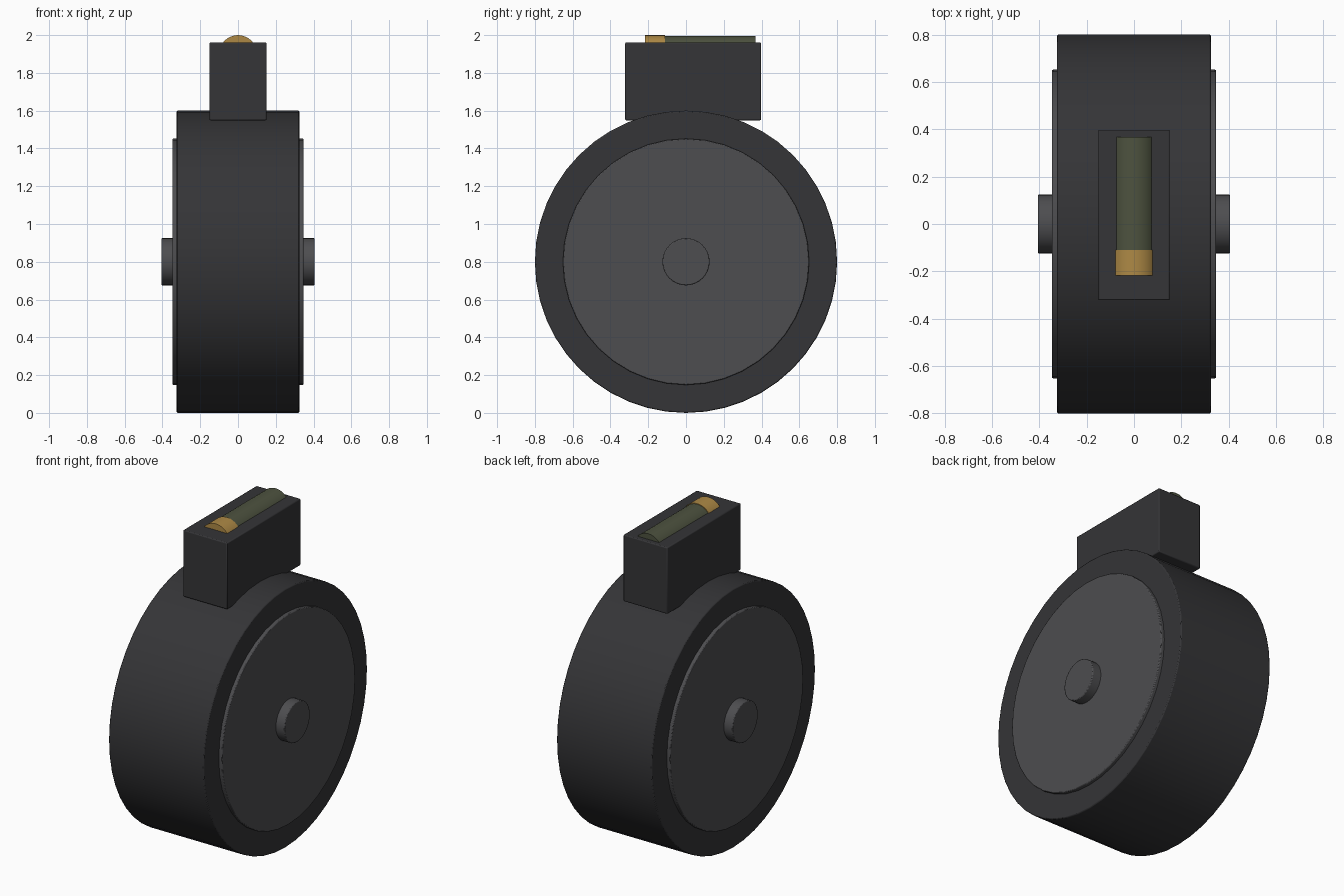
import bpy, math

if "Cube" in bpy.data.objects:
    bpy.data.objects.remove(bpy.data.objects["Cube"])


def material(name, color):
    m = bpy.data.materials.new(name)
    m.diffuse_color = (*color, 1)
    m.use_nodes = True
    m.node_tree.nodes["Principled BSDF"].inputs["Base Color"].default_value = m.diffuse_color
    return m


black = material("black_polymer", (0.035, 0.035, 0.038))
grey = material("dark_grey", (0.075, 0.075, 0.08))
green = material("green_hull", (0.075, 0.085, 0.05))
brass = material("brass", (0.42, 0.25, 0.06))


def finish(obj, name, mat, bevel):
    obj.name = name
    obj.data.materials.append(mat)
    bpy.ops.object.transform_apply(location=False, rotation=True, scale=True)
    if bevel:
        mod = obj.modifiers.new("edge_bevel", 'BEVEL')
        mod.width = bevel
        mod.segments = 2
        mod.limit_method = 'ANGLE'
        mod.angle_limit = math.radians(40)
    bpy.ops.object.shade_smooth_by_angle(angle=math.radians(30))
    return obj


def cylinder(name, axis, center, radius, length, sides, mat, bevel=0.0):
    rot = (0, math.pi / 2, 0) if axis == 'X' else (math.pi / 2, 0, 0)
    bpy.ops.mesh.primitive_cylinder_add(vertices=sides, radius=radius, depth=length,
                                        location=center, rotation=rot)
    return finish(bpy.context.object, name, mat, bevel)


# Drum body
cylinder("drum_body", 'X', (0, 0, 0.8), 0.8, 0.65, 48, black, 0.006)

# Side covers and hub knobs, mirrored left and right
for side, s in (("left", -1), ("right", 1)):
    cylinder(side + "_cover", 'X', (s * 0.325, 0, 0.8), 0.652, 0.044, 40, grey, 0.005)
    cylinder(side + "_hub", 'X', (s * 0.365, 0, 0.8), 0.125, 0.082, 32, grey, 0.005)

# Feed tower
bpy.ops.mesh.primitive_cube_add(size=1, location=(0, 0.038, 1.755))
tower = bpy.context.object
tower.scale = (0.302, 0.72, 0.412)
finish(tower, "feed_tower", black, 0.006)

# Top shell lying in the tower
cylinder("shell_hull", 'Y', (0, 0.129, 1.9), 0.096, 0.478, 32, green)
cylinder("shell_base", 'Y', (0, -0.164, 1.9), 0.1, 0.108, 32, brass)
